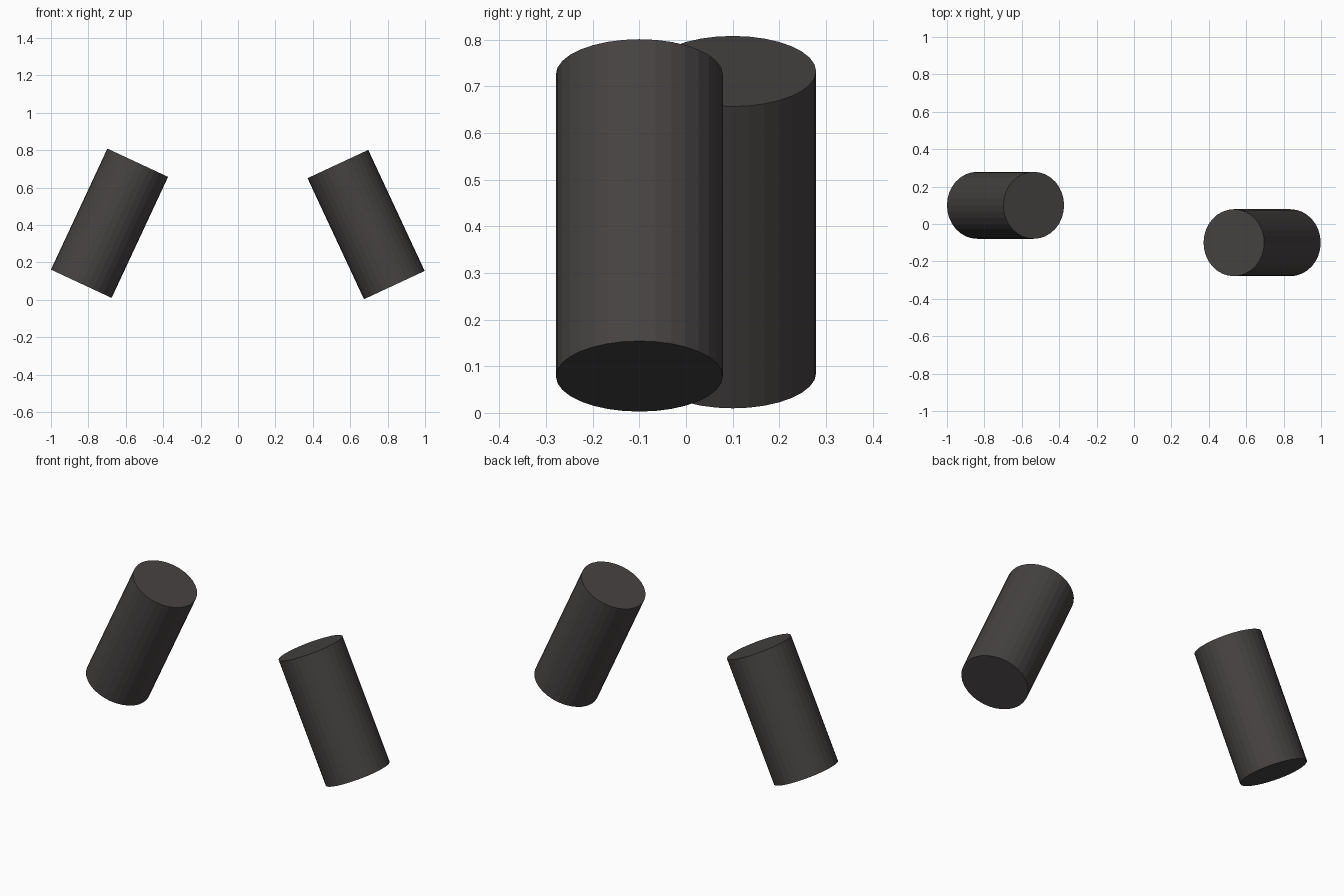
import bpy
import math

if "Cube" in bpy.data.objects:
    bpy.data.objects.remove(bpy.data.objects["Cube"])

# Dark warm grey for both cylinders
dark = bpy.data.materials.new("dark_grey")
dark.diffuse_color = (0.06, 0.054, 0.053, 1.0)
dark.use_nodes = True
dark.node_tree.nodes["Principled BSDF"].inputs["Base Color"].default_value = dark.diffuse_color


def tilted_cylinder(name, location, tilt):
    bpy.ops.mesh.primitive_cylinder_add(
        vertices=32, radius=0.179, depth=0.714,
        location=location, rotation=(0, math.radians(tilt), 0))
    obj = bpy.context.object
    obj.name = name
    obj.data.materials.append(dark)
    return obj


# Two cylinders leaning towards each other, offset front to back
tilted_cylinder("left_cylinder", (-0.687, 0.1, 0.409), 25)
tilted_cylinder("right_cylinder", (0.685, -0.1, 0.402), -25)
